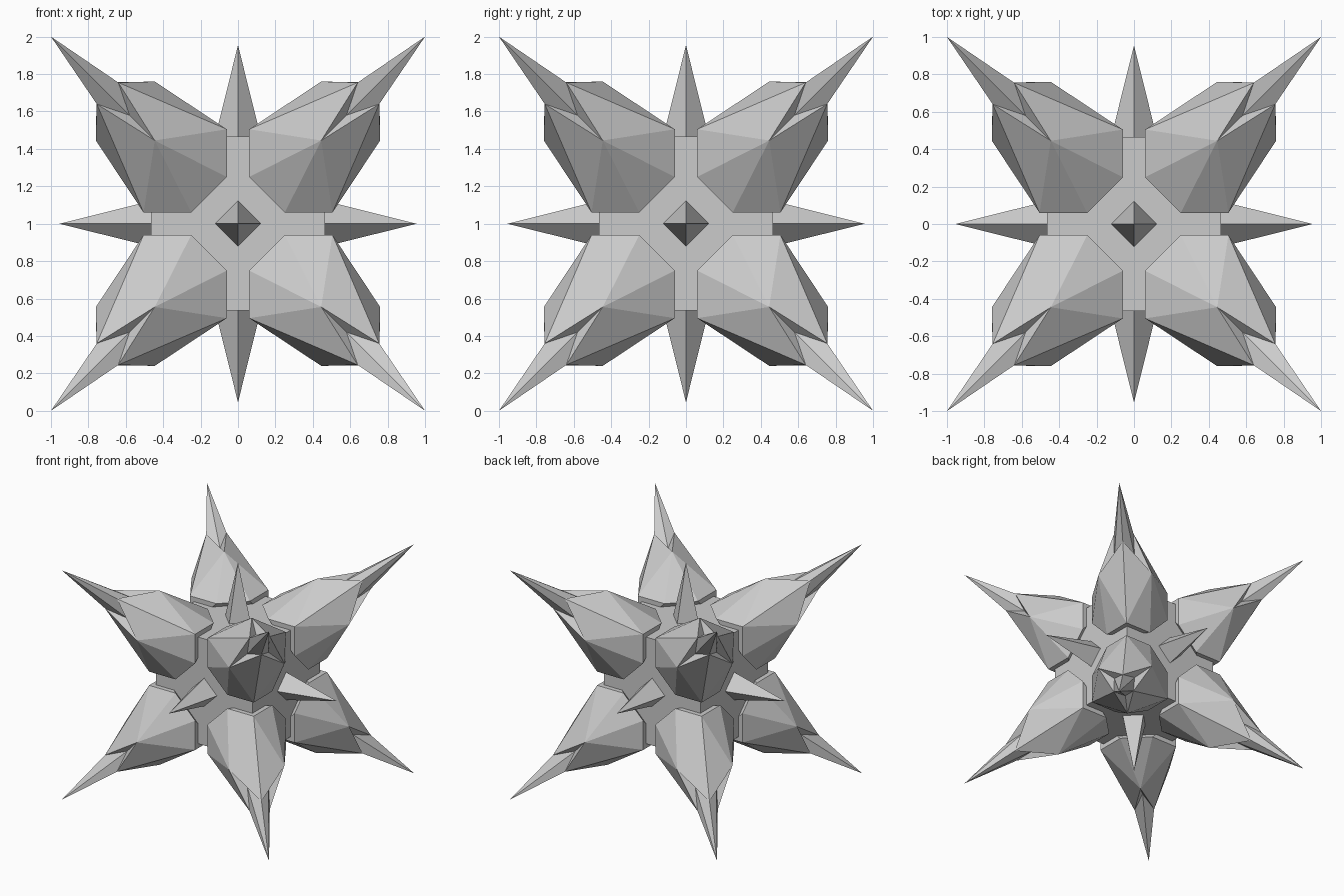
import bpy, bmesh
from mathutils import Vector

if "Cube" in bpy.data.objects:
    bpy.data.objects.remove(bpy.data.objects["Cube"])

CENTRE = Vector((0, 0, 1))


def cycle(odd, other):
    """Three points symmetric about the diagonal: one odd coordinate, two equal."""
    return [tuple(odd if i == k else other for i in range(3)) for k in range(3)]


def add_crystal(signs):
    bm = bmesh.new()
    new = lambda pts: [bm.verts.new(p) for p in pts]
    # hexagonal underside, outer corners, shoulders, neck
    for a in range(3):
        for b in range(3):
            if a != b:
                p = [0.25] * 3
                p[a], p[b] = 0.06, 0.505
                bm.verts.new(p)
    new(cycle(0.06, 0.505))
    shoulder = new(cycle(0.76, 0.445))
    neck = new(cycle(0.64, 0.755))
    bmesh.ops.convex_hull(bm, input=bm.verts)

    # open the top and replace it with a notched, star-shaped tip
    top = [f for f in bm.faces if all(sum(v.co) > 1.6 for v in f.verts)]
    bmesh.ops.delete(bm, geom=top, context='FACES_ONLY')
    loose = [e for e in bm.edges if not e.link_faces]
    bmesh.ops.delete(bm, geom=loose, context='EDGES')
    notch = new(cycle(0.70, 0.58))
    tip = bm.verts.new((1, 1, 1))
    for k in range(3):
        for j in range(3):
            if j != k:
                bm.faces.new((shoulder[k], notch[k], neck[j]))
                bm.faces.new((notch[k], tip, neck[j]))

    for v in bm.verts:
        v.co = [c * s for c, s in zip(v.co, signs)]
    bmesh.ops.recalc_face_normals(bm, faces=bm.faces)
    mesh = bpy.data.meshes.new("corner_crystal")
    bm.to_mesh(mesh)
    bm.free()
    obj = bpy.data.objects.new("corner_crystal", mesh)
    obj.location = CENTRE
    bpy.context.collection.objects.link(obj)


# Core block
bpy.ops.mesh.primitive_cube_add(size=0.93, location=CENTRE)
bpy.context.object.name = "core"

# Short four-sided spikes, one per core face
for axis in range(3):
    for sign in (-1, 1):
        d = Vector((0, 0, 0))
        d[axis] = sign
        bpy.ops.mesh.primitive_cone_add(vertices=4, radius1=0.123, radius2=0, depth=0.495,
                                        location=CENTRE + d * 0.7075)
        spike = bpy.context.object
        spike.name = "face_spike"
        spike.rotation_euler = d.to_track_quat('Z', 'Y').to_euler()

# Eight corner crystals
for sx in (-1, 1):
    for sy in (-1, 1):
        for sz in (-1, 1):
            add_crystal((sx, sy, sz))
